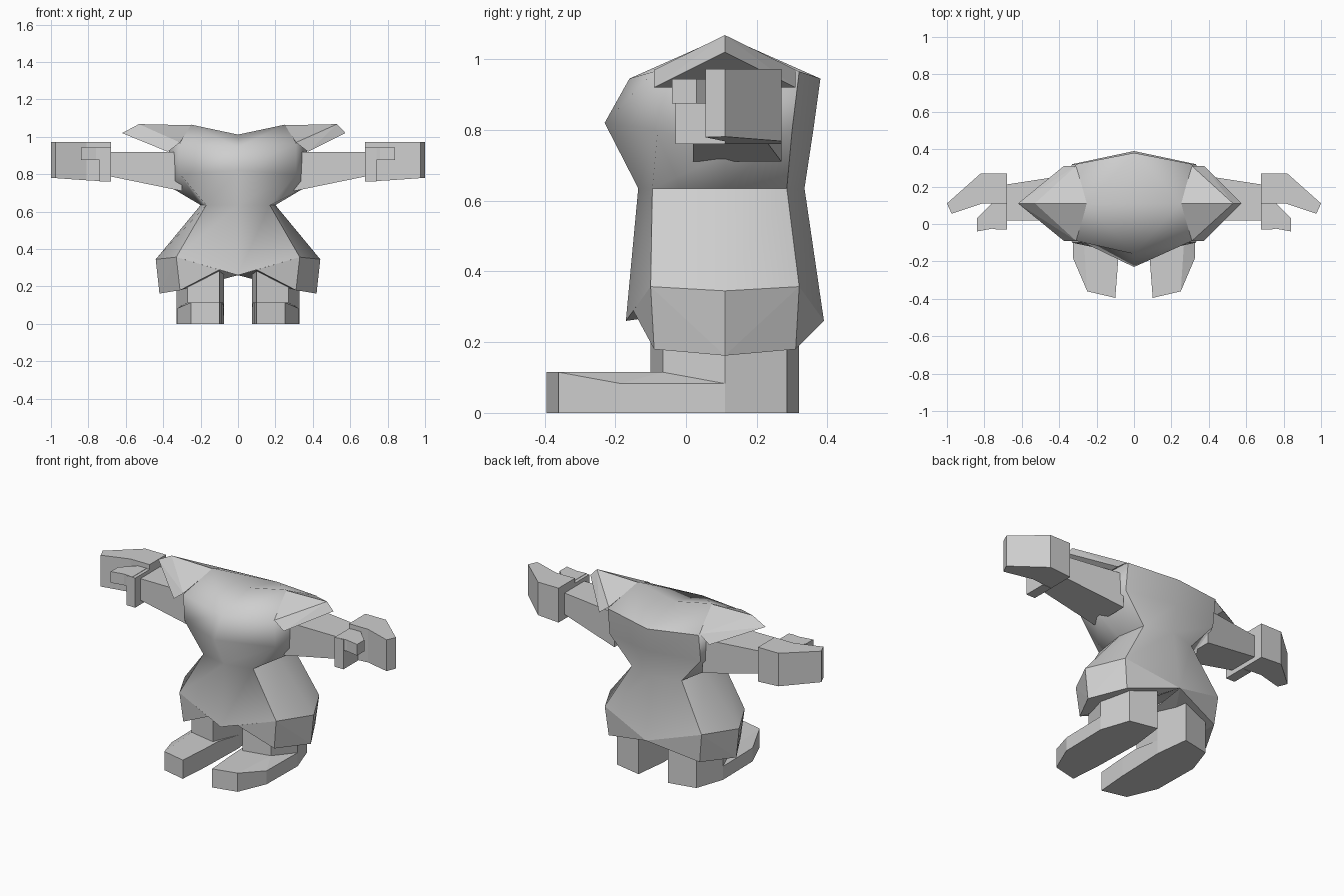
import bpy
import bmesh
import math

MID = 0.11  # depth of the body's side-to-side centre plane

cube = bpy.data.objects.get("Cube")
if cube:
    bpy.data.objects.remove(cube, do_unlink=True)

grey = bpy.data.materials.new("plain grey")
grey.use_nodes = True
grey.diffuse_color = (0.62, 0.62, 0.62, 1)
grey.node_tree.nodes["Principled BSDF"].inputs["Base Color"].default_value = grey.diffuse_color


def finish(name, bm):
    """Turn a bmesh into a named, coloured object."""
    bmesh.ops.recalc_face_normals(bm, faces=bm.faces)
    mesh = bpy.data.meshes.new(name)
    bm.to_mesh(mesh)
    bm.free()
    mesh.materials.append(grey)
    obj = bpy.data.objects.new(name, mesh)
    bpy.context.collection.objects.link(obj)
    return obj


def hull(name, points, side=1):
    """Convex flat-faced part, flipped in x for the right side."""
    bm = bmesh.new()
    verts = [bm.verts.new((side * x, y, z)) for x, y, z in points]
    result = bmesh.ops.convex_hull(bm, input=verts)
    spare = set(result["geom_interior"]) | set(result["geom_unused"])
    bmesh.ops.delete(bm, geom=[v for v in spare if isinstance(v, bmesh.types.BMVert)], context="VERTS")
    bmesh.ops.dissolve_limit(bm, angle_limit=0.02, verts=bm.verts, edges=bm.edges)
    return finish(name, bm)


def prism(name, outline, low, high, side):
    """Outline seen from above, extruded between two height functions of x."""
    bm = bmesh.new()
    bottom = [bm.verts.new((side * x, y, low(x))) for x, y in outline]
    top = [bm.verts.new((side * x, y, high(x))) for x, y in outline]
    bm.faces.new(bottom)
    bm.faces.new(top)
    for i in range(len(outline)):
        j = (i + 1) % len(outline)
        bm.faces.new((bottom[i], bottom[j], top[j], top[i]))
    return finish(name, bm)


def ring(front, front_corner, side, back_corner, back):
    """Eight-point body ring mirrored from its left half."""
    half = [front, front_corner, side, back_corner, back]
    return half + [(-x, y, z) for x, y, z in half[3:0:-1]]


def build_torso():
    rings = [
        # hem
        ring((0, -0.17, 0.26), (0.33, -0.1, 0.357), (0.44, MID, 0.345),
             (0.33, 0.32, 0.357), (0, 0.39, 0.26)),
        # waist
        ring((0, -0.135, 0.635), (0.17, -0.095, 0.635), (0.2, MID, 0.635),
             (0.17, 0.285, 0.635), (0, 0.335, 0.635)),
        # chest
        ring((0, -0.23, 0.82), (0.31, -0.08, 0.8), (0.36, MID, 0.73),
             (0.31, 0.3, 0.8), (0, 0.36, 0.8)),
        # collar
        ring((0, -0.16, 0.945), (0.31, -0.09, 0.965), (0.37, MID, 0.94),
             (0.31, 0.32, 0.965), (0, 0.38, 0.945)),
    ]
    bm = bmesh.new()
    loops = [[bm.verts.new(p) for p in r] for r in rings]
    for low, high in zip(loops, loops[1:]):
        for i in range(8):
            j = (i + 1) % 8
            bm.faces.new((low[i], low[j], high[j], high[i]))
    # underside closes to a point
    centre = bm.verts.new((0, MID, 0.3))
    for i in range(8):
        bm.faces.new((loops[0][i], loops[0][(i + 1) % 8], centre))
    # top dips at the neck and rises to each shoulder
    neck = bm.verts.new((0, MID, 1.012))
    collar = loops[-1]
    for side, order in ((1, (0, 1, 2, 3, 4)), (-1, (0, 7, 6, 5, 4))):
        peak = bm.verts.new((side * 0.25, MID, 1.065))
        for a, b in zip(order, order[1:]):
            bm.faces.new((collar[a], collar[b], peak))
        bm.faces.new((collar[0], peak, neck))
        bm.faces.new((collar[4], neck, peak))
    torso = finish("torso", bm)
    bpy.ops.object.select_all(action="DESELECT")
    torso.select_set(True)
    bpy.context.view_layer.objects.active = torso
    bpy.ops.object.shade_smooth_by_angle(angle=math.radians(55))


def build_leg(label, side):
    leg = [(0.1, -0.1), (0.27, -0.065), (0.33, MID), (0.27, 0.285), (0.1, 0.32), (0.075, MID)]
    prism(label + "_leg", leg, lambda x: 0, lambda x: 0.33, side)
    # foot: level instep, lower along the outer edge
    sole = [(0.1, -0.395), (0.25, -0.36), (0.325, -0.185), (0.33, MID), (0.075, MID), (0.085, -0.2)]
    points = [(x, y, 0) for x, y in sole]
    points += [(x, y, 0.083 if x > 0.3 or y == MID else 0.115) for x, y in sole]
    points += [(0.27, -0.065, 0.115), (0.08, -0.08, 0.115)]
    hull(label + "_foot", points, side)
    # skirt flap hanging over the hip
    flap = [(0.1, -0.149, 0.289), (0, 0.39, 0.26)]
    flap += [(0.33, -0.1, 0.357), (0.44, MID, 0.345), (0.33, 0.32, 0.357)]
    flap += [(0.31, -0.09, 0.18), (0.42, MID, 0.162), (0.31, 0.31, 0.18)]
    hull(label + "_hip_flap", flap, side)


def build_arm(label, side, tip):
    # tapered sleeve
    sleeve = [(0.3, y, z) for y in (0.02, 0.27) for z in (0.71, 0.92)]
    sleeve += [(0.69, y, z) for y in (0.02, 0.21) for z in (0.79, 0.92)]
    hull(label + "_arm", sleeve, side)
    # shoulder cap: a ridge with a sloping outer band
    cap = [(0.25, MID, 1.062), (0.53, MID, 1.068), (tip, MID, 1.02)]
    for y in (-0.09, 0.31):
        cap += [(0.31, y, 0.97), (0.375, y, 0.92)]
    hull(label + "_shoulder_cap", cap, side)
    # bent mitten fingers
    fingers = [(0.68, 0.27), (0.82, 0.27), (1, MID), (0.975, 0.055), (0.81, MID), (0.68, MID)]
    prism(label + "_fingers", fingers, lambda x: 0.76 + 0.07 * max(0, x - 0.7),
          lambda x: 0.972, side)
    # palm and thumb
    palm = [(0.68, -0.03), (0.74, -0.03), (0.74, MID), (0.68, MID)]
    prism(label + "_palm", palm, lambda x: 0.76, lambda x: 0.942, side)
    thumb = [(0.7, -0.03), (0.76, -0.025), (0.84, -0.04), (0.84, 0.03), (0.76, MID), (0.7, MID)]
    prism(label + "_thumb", thumb, lambda x: 0.875, lambda x: 0.944, side)


build_torso()
for label, side, tip in (("left", 1, 0.575), ("right", -1, 0.62)):
    build_leg(label, side)
    build_arm(label, side, tip)
